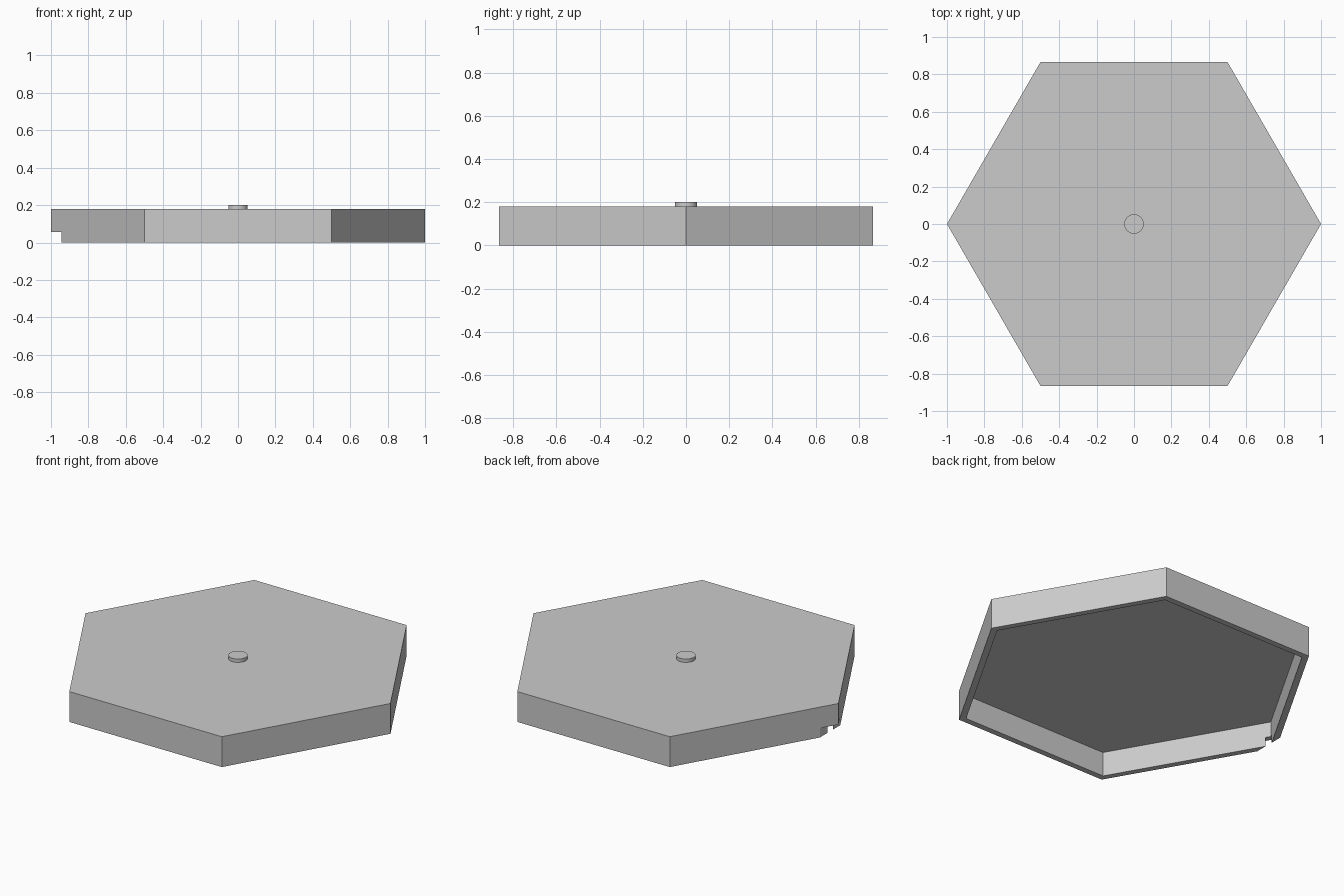
import bpy, math

if "Cube" in bpy.data.objects:
    bpy.data.objects.remove(bpy.data.objects["Cube"])

WALL = 0.035                      # wall and top plate thickness
HEIGHT = 0.18
INNER_R = 1 - WALL / math.cos(math.pi / 6)

gray = bpy.data.materials.new("plain gray")
gray.diffuse_color = (0.6, 0.6, 0.6, 1)
gray.use_nodes = True
gray.node_tree.nodes["Principled BSDF"].inputs["Base Color"].default_value = gray.diffuse_color


def prism(name, sides, radius, z0, z1):
    """Upright prism with a corner on the +x axis."""
    ring = [(radius * math.cos(2 * math.pi * i / sides),
             radius * math.sin(2 * math.pi * i / sides)) for i in range(sides)]
    verts = [(x, y, z) for z in (z0, z1) for x, y in ring]
    faces = [tuple(reversed(range(sides))), tuple(range(sides, 2 * sides))]
    faces += [(i, (i + 1) % sides, sides + (i + 1) % sides, sides + i)
              for i in range(sides)]
    mesh = bpy.data.meshes.new(name)
    mesh.from_pydata(verts, [], faces)
    mesh.materials.append(gray)
    obj = bpy.data.objects.new(name, mesh)
    bpy.context.collection.objects.link(obj)
    return obj


def cut(target, cutter):
    """Subtract a hidden helper from the target."""
    mod = target.modifiers.new(cutter.name, 'BOOLEAN')
    mod.operation = 'DIFFERENCE'
    mod.solver = 'EXACT'
    mod.object = cutter
    bpy.context.view_layer.objects.active = target
    bpy.ops.object.modifier_apply(modifier=mod.name)
    cutter.hide_render = True
    cutter.hide_set(True)


# Hexagonal lid, hollow from below
lid = prism("hexagonal_lid", 6, 1.0, 0, HEIGHT)
cut(lid, prism("cavity_cutter", 6, INNER_R, -0.1, HEIGHT - WALL))

# Notch under the left corner
bpy.ops.mesh.primitive_cube_add(size=1, location=(-1.045, 0, -0.0225))
notch = bpy.context.object
notch.name = "notch_cutter"
notch.scale = (0.2, 0.4, 0.155)
notch.data.materials.append(gray)
bpy.context.view_layer.update()
cut(lid, notch)

# Small round button in the middle of the top
button = prism("button", 32, 0.052, HEIGHT - 0.01, 0.2)
bpy.ops.object.select_all(action='DESELECT')
button.select_set(True)
bpy.context.view_layer.objects.active = button
bpy.ops.object.shade_smooth_by_angle(angle=math.radians(30))
